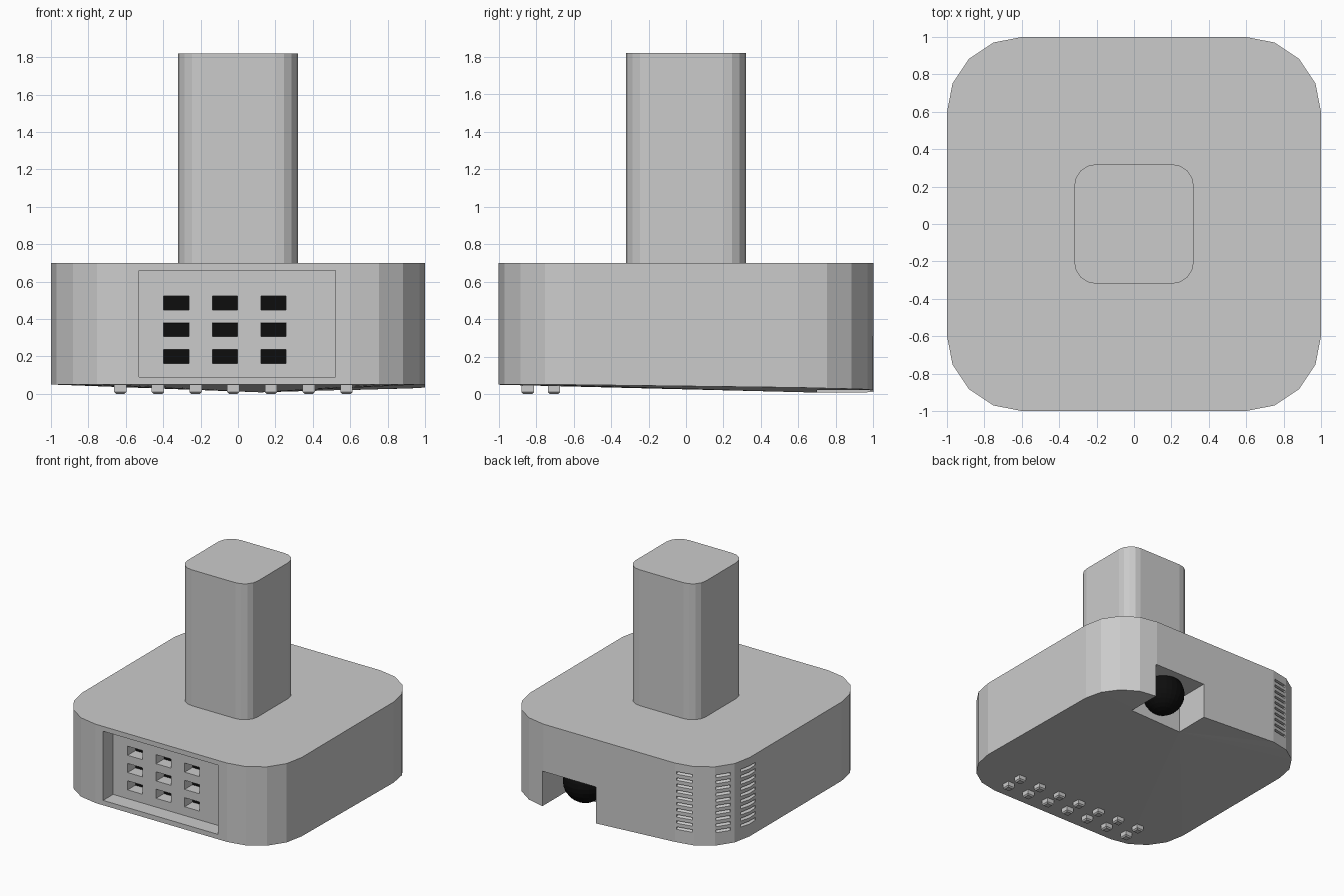
import bpy, bmesh, math
from mathutils import Matrix, Vector

if "Cube" in bpy.data.objects:
    bpy.data.objects.remove(bpy.data.objects["Cube"])


def rounded(h, r, n):
    """Rounded square outline, counter-clockwise from the right side."""
    pts = []
    for q in range(4):
        cx, cy = [(1, 1), (-1, 1), (-1, -1), (1, -1)][q]
        for i in range(n + 1):
            a = math.pi / 2 * (q + i / n)
            pts.append(((h - r) * cx + r * math.cos(a), (h - r) * cy + r * math.sin(a)))
    return pts


def finish(bm, name, mat=None):
    bmesh.ops.recalc_face_normals(bm, faces=bm.faces[:])
    me = bpy.data.meshes.new(name)
    bm.to_mesh(me)
    bm.free()
    ob = bpy.data.objects.new(name, me)
    bpy.context.collection.objects.link(ob)
    if mat:
        me.materials.append(mat)
    return ob


def box(bm, center, size, turn=0.0):
    m = Matrix.Translation(center) @ Matrix.Rotation(turn, 4, 'Z') @ Matrix.Diagonal((*size, 1))
    return bmesh.ops.create_cube(bm, size=1, matrix=m)['verts']


def prism(outline, bottoms, top, name, pivot=None):
    bm = bmesh.new()
    up = [bm.verts.new((x, y, top)) for x, y in outline]
    lo = [bm.verts.new((x, y, z)) for (x, y), z in zip(outline, bottoms)]
    n = len(up)
    bm.faces.new(up)
    for i in range(n):
        bm.faces.new((lo[i], lo[(i + 1) % n], up[(i + 1) % n], up[i]))
    if pivot:
        p = bm.verts.new(pivot)
        for i in range(n):
            bm.faces.new((lo[(i + 1) % n], lo[i], p))
    else:
        bm.faces.new(lo[::-1])
    return finish(bm, name)


black = bpy.data.materials.new("black")
black.diffuse_color = (0.004, 0.004, 0.004, 1)
black.use_nodes = True
black.node_tree.nodes["Principled BSDF"].inputs["Base Color"].default_value = black.diffuse_color

# base: rounded block whose underside sags towards the back
outline = rounded(1, 0.4, 4)
bottoms = [0.035, 0.031, 0.028, 0.025, 0.02] + [0.05] * 15
outline.insert(5, (0.12, 1.0))
bottoms.insert(5, 0.01)
base = prism(outline, bottoms, 0.7, "base", (0.12, 0.7, 0.008))

# post
post_outline = rounded(0.32, 0.12, 4)
prism(post_outline, [0.69] * len(post_outline), 1.82, "post")

# cutters: front recess, back notch, holes, corner vents
hole_spots = [(x, z) for x in (-0.33, -0.07, 0.19) for z in (0.2, 0.343, 0.485)]
recess = bmesh.new()
box(recess, (-0.005, -0.97, 0.375), (1.05, 0.2, 0.57))
box(recess, (0.365, 0.9, 0.11), (0.49, 0.4, 0.4))

holes = bmesh.new()
for x, z in hole_spots:
    box(holes, (x, -0.83, z), (0.135, 0.14, 0.075))

vents = bmesh.new()
for x, y, ang, w in ((-0.677, 0.985, 101.25, 0.13), (-0.918, 0.826, 146.25, 0.115),
                     (-0.99, 0.61, 174.4, 0.17)):
    a = math.radians(ang)
    for i in range(10):
        vs = box(vents, (x, y, 0.16 + i * 0.0505), (0.06, w, 0.034), a)
        # sloped slot floor
        for v in vs:
            d = (v.co - Vector((x, y, v.co.z))).dot(Vector((math.cos(a), math.sin(a), 0)))
            if d < 0 and v.co.z < 0.16 + i * 0.0505:
                v.co.z += 0.026

for bm, name in ((recess, "recess_cutter"), (holes, "hole_cutter"), (vents, "vent_cutter")):
    cutter = finish(bm, name)
    cutter.hide_render = True
    mod = base.modifiers.new(name, 'BOOLEAN')
    mod.operation = 'DIFFERENCE'
    mod.solver = 'EXACT'
    mod.object = cutter
    bpy.context.view_layer.objects.active = base
    bpy.ops.object.modifier_apply(modifier=name)
    bpy.data.objects.remove(cutter)

# black backs of the front holes
bm = bmesh.new()
for x, z in hole_spots:
    box(bm, (x, -0.765, z), (0.134, 0.01, 0.074))
finish(bm, "hole_backs", black)

# black ball in the back notch
bm = bmesh.new()
bmesh.ops.create_uvsphere(bm, u_segments=24, v_segments=14, radius=0.17,
                          matrix=Matrix.Translation((0.364, 0.79, 0.22)))
finish(bm, "roller_ball", black)

# two rows of small contact feet
bm = bmesh.new()
for i in range(7):
    for y in (-0.845, -0.705):
        box(bm, (-0.63 + i * 0.2017, y, 0.03), (0.066, 0.066, 0.06))
bmesh.ops.bevel(bm, geom=[e for e in bm.edges if all(v.co.z < 0.01 for v in e.verts)],
                offset=0.01, segments=1, affect='EDGES')
finish(bm, "contact_feet")
